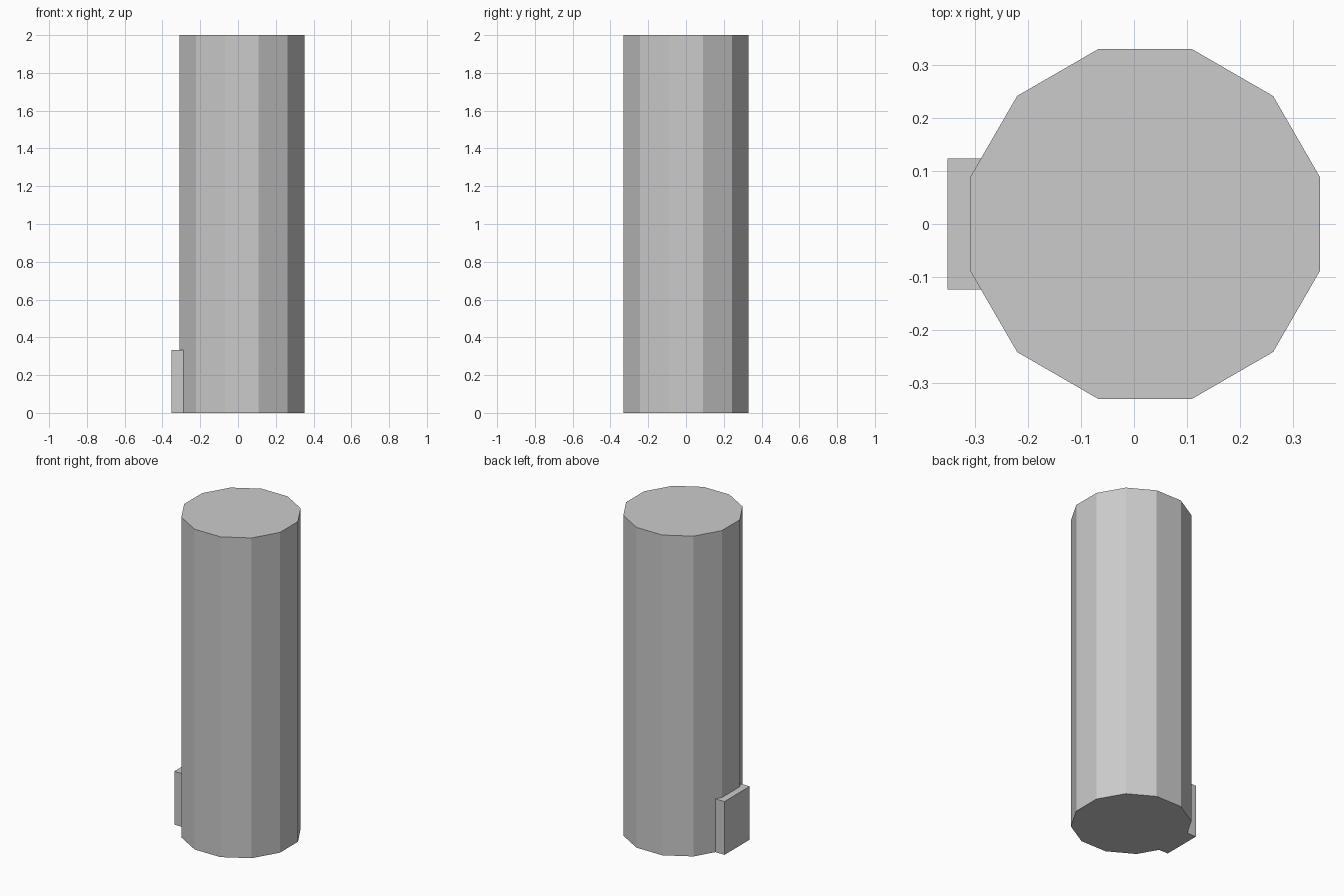
import bpy, math

if "Cube" in bpy.data.objects:
    bpy.data.objects.remove(bpy.data.objects["Cube"])

# Twelve-sided column, flats facing the axes
APOTHEM = 0.331
bpy.ops.mesh.primitive_cylinder_add(
    vertices=12, radius=APOTHEM / math.cos(math.pi / 12), depth=2,
    location=(0.021, 0, 1), rotation=(0, 0, math.pi / 12))
bpy.context.object.name = "column"

# Small plate set into the left side at the base
x0, x1, half_width, height = -0.353, -0.27, 0.124, 0.333
bpy.ops.mesh.primitive_cube_add(size=1, location=((x0 + x1) / 2, 0, height / 2))
plate = bpy.context.object
plate.name = "base_plate"
plate.scale = (x1 - x0, 2 * half_width, height)
